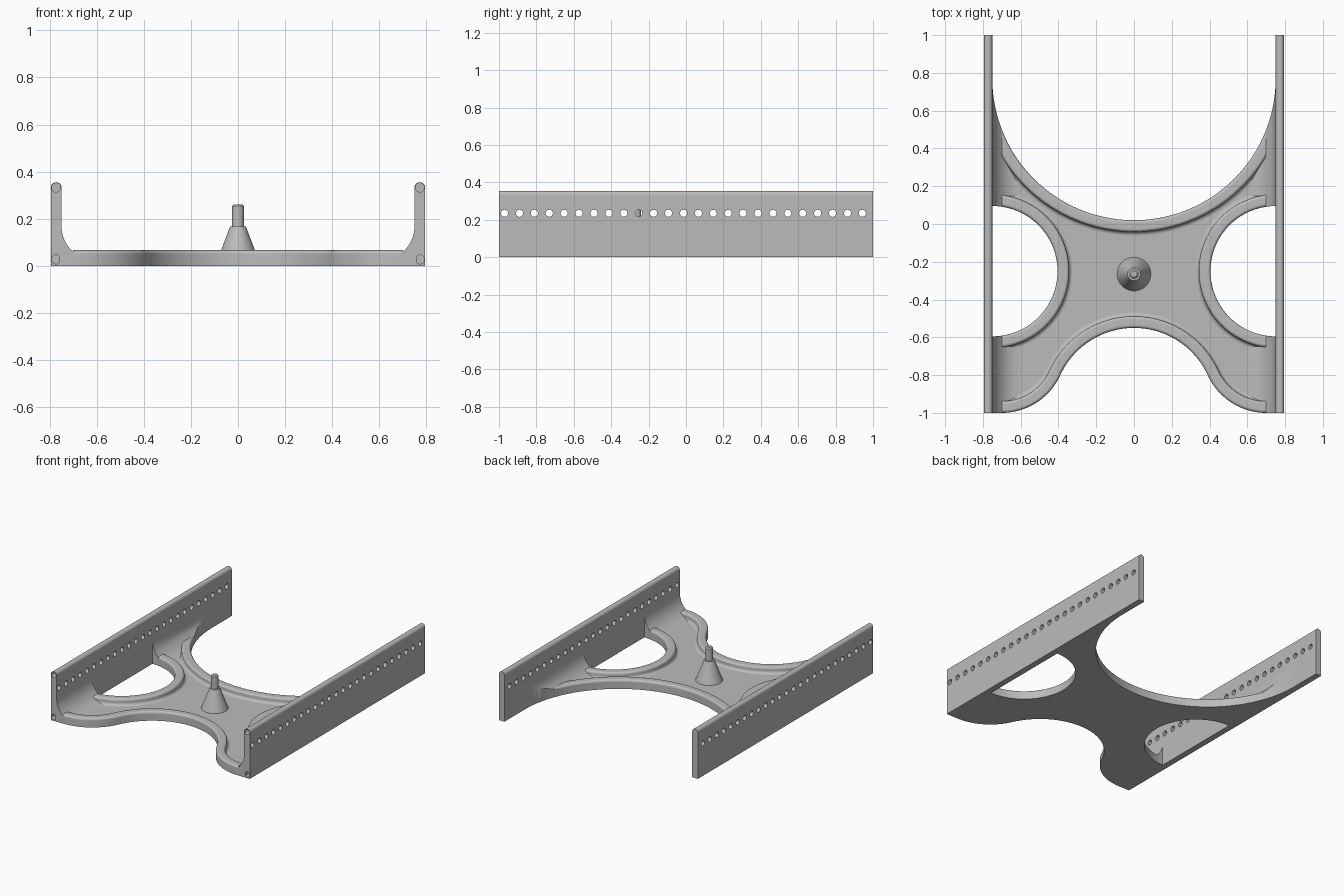
import bpy, bmesh
from math import pi, cos, sin, atan2, hypot
from mathutils import Vector, Matrix

cube = bpy.data.objects.get("Cube")
if cube:
    bpy.data.objects.remove(cube, do_unlink=True)

grey = bpy.data.materials.new("plain grey")
grey.use_nodes = True
colour = (0.5, 0.5, 0.5, 1)
grey.diffuse_color = colour
grey.node_tree.nodes["Principled BSDF"].inputs["Base Color"].default_value = colour

FLOOR, LIP_TOP, LIP_END = 0.02, 0.066, 0.70
RAIL_IN, RAIL_OUT, RAIL_TOP = 0.75, 0.795, 0.355
FILLET = 0.15


def arc(cx, cy, r, start, end, n):
    steps = [start + (end - start) * i / n for i in range(n + 1)]
    return [(cx + r * cos(a), cy + r * sin(a)) for a in steps]


def make(name, bm):
    bmesh.ops.recalc_face_normals(bm, faces=bm.faces)
    mesh = bpy.data.meshes.new(name)
    bm.to_mesh(mesh)
    bm.free()
    mesh.materials.append(grey)
    obj = bpy.data.objects.new(name, mesh)
    bpy.context.collection.objects.link(obj)
    return obj


def prism(bm, pts, to_3d, low, high):
    """Extrude a flat outline between two depths."""
    a = [bm.verts.new(to_3d(u, v, low)) for u, v in pts]
    b = [bm.verts.new(to_3d(u, v, high)) for u, v in pts]
    bm.faces.new(a)
    bm.faces.new(b[::-1])
    for i in range(len(pts)):
        j = (i + 1) % len(pts)
        bm.faces.new((a[i], a[j], b[j], b[i]))


def along_y(u, v, d):
    return (u, d, v)


def along_z(u, v, d):
    return (u, v, d)


def along_x(u, v, d):
    return (d, u, v)


def cut(obj, bm):
    """Subtract the cutter solids and keep the result as plain mesh."""
    cutter = make("cutter", bm)
    cutter.hide_render = True
    mod = obj.modifiers.new("cut", 'BOOLEAN')
    mod.operation, mod.solver, mod.object = 'DIFFERENCE', 'EXACT', cutter
    graph = bpy.context.evaluated_depsgraph_get()
    mesh = bpy.data.meshes.new_from_object(obj.evaluated_get(graph))
    obj.modifiers.clear()
    obj.data = mesh
    bpy.data.objects.remove(cutter, do_unlink=True)


def smooth(obj, weighted=False):
    bpy.ops.object.select_all(action='DESELECT')
    obj.select_set(True)
    bpy.context.view_layer.objects.active = obj
    bpy.ops.object.shade_smooth_by_angle(angle=pi / 6)
    if weighted:
        mod = obj.modifiers.new("even shading", 'WEIGHTED_NORMAL')
        mod.keep_sharp = True


# Edge paths of the deck, each with the deck on its left
rear_edge = arc(0, 0.77, RAIL_IN, 2 * pi, pi, 72)
SIDE_Y, SIDE_R = -0.25, 0.345
side_edges = {1: arc(RAIL_IN, SIDE_Y, SIDE_R, 1.5 * pi, 0.5 * pi, 40),
              -1: arc(-RAIL_IN, SIDE_Y, SIDE_R, 0.5 * pi, -0.5 * pi, 40)}
foot_x, foot_y, foot_r, bay_y = 0.70, -0.66, 0.34, -0.98
turn = atan2(foot_y - bay_y, foot_x)
bay_r = hypot(foot_x, foot_y - bay_y) - foot_r
front_edge = ([(-0.9, -1)] + arc(-foot_x, foot_y, foot_r, -pi / 2, -turn, 20)
              + arc(0, bay_y, bay_r, pi - turn, turn, 48)[1:]
              + arc(foot_x, foot_y, foot_r, pi + turn, 1.5 * pi, 20)[1:] + [(0.9, -1)])

# Deck: thin floor curving up into both rails, with the openings cut out
curve = arc(RAIL_IN - FILLET, FLOOR + FILLET, FILLET, -pi / 2, 0, 16)
half = [(0.76, 0)] + [(0.76, FLOOR + FILLET)] + curve[::-1]
section = half + [(-x, z) for x, z in reversed(half)]
bm = bmesh.new()
prism(bm, section, along_y, -1.05, 1.05)
deck = make("deck", bm)
bm = bmesh.new()
rear = [(0.9, 1.2), (0.9, 0.77)] + rear_edge + [(-0.9, 0.77), (-0.9, 1.2)]
prism(bm, rear, along_z, -0.1, 0.5)
prism(bm, front_edge + [(0.9, -1.2), (-0.9, -1.2)], along_z, -0.1, 0.5)
for side in (1, -1):
    disc = arc(side * RAIL_IN, SIDE_Y, SIDE_R, pi / 2, 2.5 * pi, 80)[:-1]
    prism(bm, disc, along_z, -0.1, 0.5)
cut(deck, bm)
smooth(deck, True)

# Raised rounded lips following the edges
ROUND, WIDTH, FOOT = 0.016, 0.062, 0.02
lip_profile = ([(0, 0.012)]
               + arc(ROUND, LIP_TOP - ROUND, ROUND, pi, pi / 2, 6)
               + arc(WIDTH - ROUND, LIP_TOP - ROUND, ROUND, pi / 2, 0, 6)
               + arc(WIDTH + FOOT, FLOOR + FOOT, FOOT, pi, 1.5 * pi, 6)
               + [(WIDTH + FOOT, 0.012)])


def lip(name, path):
    bm = bmesh.new()
    rings = []
    for i, p in enumerate(path):
        a, b = Vector(path[max(i - 1, 0)]), Vector(path[min(i + 1, len(path) - 1)])
        t = (b - a).normalized()
        if abs(p[1] + 1) < 1e-6:
            t = Vector((1, 0))
        rings.append([bm.verts.new((p[0] - t.y * d, p[1] + t.x * d, z))
                      for d, z in lip_profile])
    n = len(lip_profile)
    for r, s in zip(rings, rings[1:]):
        for k in range(n):
            m = (k + 1) % n
            bm.faces.new((r[k], r[m], s[m], s[k]))
    # square ends
    for side in (1, -1):
        bmesh.ops.bisect_plane(bm, geom=bm.verts[:] + bm.edges[:] + bm.faces[:],
                               plane_co=(side * LIP_END, 0, 0),
                               plane_no=(side, 0, 0), clear_outer=True)
    bmesh.ops.holes_fill(bm, edges=[e for e in bm.edges if e.is_boundary], sides=0)
    smooth(make(name, bm), True)


lip("rear_lip", rear_edge)
lip("front_lip", front_edge)
lip("left_lip", side_edges[1])
lip("right_lip", side_edges[-1])

# Side rails with rounded tops, a row of holes and two sockets in the front end
mid, rad = (RAIL_IN + RAIL_OUT) / 2, (RAIL_OUT - RAIL_IN) / 2
for side, name in ((1, "left_rail"), (-1, "right_rail")):
    outline = ([(side * mid - rad, 0), (side * mid + rad, 0)]
               + arc(side * mid, RAIL_TOP - rad, rad, 0, pi, 16))
    bm = bmesh.new()
    prism(bm, outline, along_y, -1, 1)
    rail = make(name, bm)
    bm = bmesh.new()
    for i in range(25):
        hole = arc(-0.97 + i * 0.0797, 0.235, 0.019, 0, 2 * pi, 20)[:-1]
        prism(bm, hole, along_x, side * 0.7, side * 0.85)
    for z in (0.027, RAIL_TOP - rad):
        socket = arc(side * mid, z, 0.019, 0, 2 * pi, 20)[:-1]
        prism(bm, socket, along_y, -1.1, -0.96)
    cut(rail, bm)
    smooth(rail, True)

# Conical post with a chamfered pin
post_profile = [(0, 0.01), (0.093, 0.01), (0.034, 0.166), (0.025, 0.166),
                (0.025, 0.253), (0.017, 0.261), (0, 0.261)]
bm = bmesh.new()
verts = [bm.verts.new((r, 0, z)) for r, z in post_profile]
edges = [bm.edges.new(pair) for pair in zip(verts, verts[1:])]
bmesh.ops.spin(bm, geom=verts + edges, cent=(0, 0, 0), axis=(0, 0, 1),
               angle=2 * pi, steps=40, use_merge=True)
bmesh.ops.remove_doubles(bm, verts=bm.verts, dist=1e-5)
bmesh.ops.transform(bm, matrix=Matrix.Translation((0, -0.265, 0)), verts=bm.verts)
smooth(make("post", bm))
